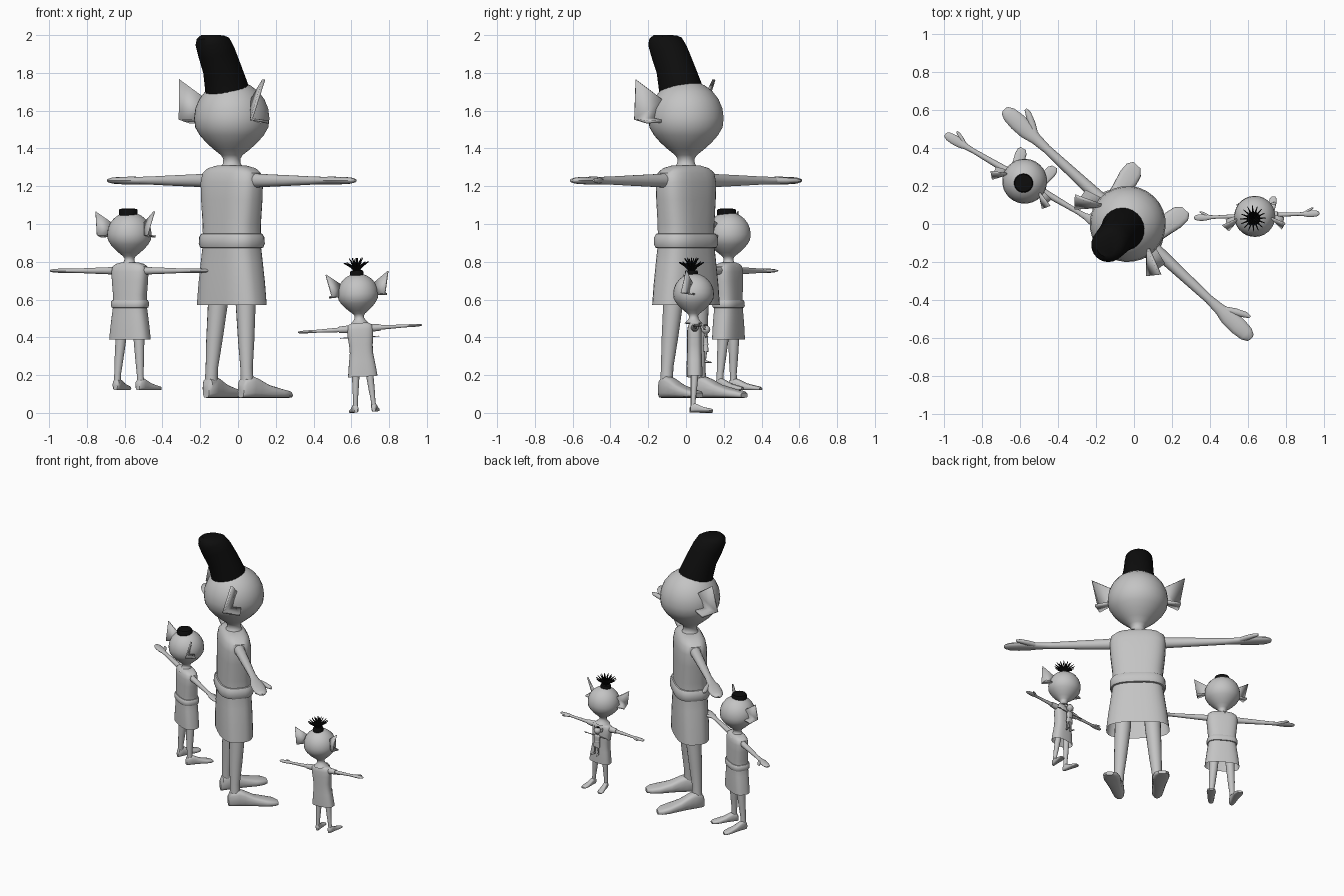
import bpy, bmesh, math
from mathutils import Vector, Matrix

if "Cube" in bpy.data.objects:
    bpy.data.objects.remove(bpy.data.objects["Cube"])


def material(name, rgb):
    m = bpy.data.materials.new(name)
    m.diffuse_color = (*rgb, 1)
    m.use_nodes = True
    m.node_tree.nodes["Principled BSDF"].inputs["Base Color"].default_value = m.diffuse_color
    return m


GREY = material("plain grey", (0.55, 0.55, 0.55))
BLACK = material("hair black", (0.004, 0.004, 0.004))


def finish(name, bm, M, mat, angle=40):
    bmesh.ops.recalc_face_normals(bm, faces=bm.faces[:])
    bm.transform(M)
    me = bpy.data.meshes.new(name)
    bm.to_mesh(me)
    bm.free()
    me.materials.append(mat)
    ob = bpy.data.objects.new(name, me)
    bpy.context.collection.objects.link(ob)
    bpy.ops.object.select_all(action='DESELECT')
    ob.select_set(True)
    bpy.context.view_layer.objects.active = ob
    bpy.ops.object.shade_smooth_by_angle(angle=math.radians(angle))
    return ob


def ring(c, u, v, n=24, p=2.0):
    """Superellipse loop round c with half axes u and v."""
    out = []
    for i in range(n):
        a = 2 * math.pi * i / n
        s = [math.copysign(abs(t) ** (2 / p), t) for t in (math.cos(a), math.sin(a))]
        out.append(Vector(c) + Vector(u) * s[0] + Vector(v) * s[1])
    return out


def skin(bm, rings, cap0=True, cap1=True):
    loops = [[bm.verts.new(p) for p in r] for r in rings]
    n = len(loops[0])
    for a, b in zip(loops, loops[1:]):
        for i in range(n):
            j = (i + 1) % n
            bm.faces.new((a[i], a[j], b[j], b[i]))
    if cap0:
        bm.faces.new(loops[0])
    if cap1:
        bm.faces.new(loops[-1])


def loft(name, rings, M, mat=GREY, cap0=True, cap1=True):
    bm = bmesh.new()
    skin(bm, rings, cap0, cap1)
    return finish(name, bm, M, mat)


def level(z, rx, ry, x=0, y=0, n=24, p=2.0):
    return ring((x, y, z), (rx, 0, 0), (0, ry, 0), n, p)


def across(x, ry, rz, y=0, z=1.15, n=14):
    return ring((x, y, z), (0, ry, 0), (0, 0, rz), n)


def figure(tag, M, H, hair, belt=True, sleeves=False):
    """M places the body (local front is +y), H places the head (centre at origin)."""
    # dress, open at the hem
    rows = [(.49, .21, .112), (.6, .197, .112), (.72, .18, .108), (.82, .165, .104),
            (.92, .168, .104), (1.05, .182, .102), (1.14, .187, .1), (1.19, .178, .09),
            (1.215, .145, .075), (1.23, .08, .055)]
    loft(tag + "_dress", [level(z, a, b, n=32, p=2.8) for z, a, b in rows], M, cap0=False)
    if belt:
        rows = [(.79, .15, .09), (.795, .178, .117), (.815, .186, .124),
                (.85, .184, .122), (.868, .174, .112), (.872, .15, .09)]
        loft(tag + "_belt", [level(z, a, b, n=32, p=2.8) for z, a, b in rows], M)

    for s, side in ((-1, "left"), (1, "right")):
        # arm and flat hand
        rows = [(.12, .045, .045), (.2, .034, .036), (.4, .028, .029), (.58, .023, .022),
                (.66, .03, .02), (.72, .045, .021), (.79, .047, .02), (.85, .04, .017),
                (.88, .024, .011), (.886, .01, .005)]
        loft(f"{tag}_{side}_arm", [across(s * x, a, b) for x, a, b in rows], M)
        rows = [(.67, .02, .016, .01), (.72, .022, .016, .04), (.775, .018, .013, .068),
                (.805, .007, .006, .078)]
        loft(f"{tag}_{side}_thumb", [across(s * x, a, b, y) for x, a, b, y in rows], M)
        if sleeves:
            loft(f"{tag}_{side}_sleeve", [across(s * x, r, r) for x, r in
                 ((.13, .058), (.22, .05), (.3, .044))], M)
        # leg
        rows = [(.08, .034, .13, -.02), (.16, .033, .125, -.02), (.3, .043, .115, -.012),
                (.5, .053, .1, 0), (.8, .06, .09, 0)]
        loft(f"{tag}_{side}_leg", [level(z, r, r, s * x, y, 18) for z, r, x, y in rows], M)
        # long flat shoe, turned slightly outwards
        rows = [(-.065, .022, .07), (-.05, .036, .1), (0, .042, .115), (.04, .043, .1),
                (.1, .047, .07), (.18, .056, .048), (.23, .05, .038), (.26, .026, .026)]
        loft(f"{tag}_{side}_shoe",
             [ring((s * (.135 + .15 * y), y, h / 2), (w, 0, 0), (0, 0, h / 2), 16, 3.2)
              for y, w, h in rows], M)
        # folded ear: upright fan with a bottom lip coming forward
        bm = bmesh.new()
        inner = [(.165, -.02, .1), (.18, -.045, -.005), (.18, .01, -.015)]
        outer = [(.305, -.08, .205), (.262, -.13, -.005), (.285, -.02, -.02)]
        vi, vo = [[bm.verts.new((s * x, y, z)) for x, y, z in row] for row in (inner, outer)]
        for k in (0, 1):
            bm.faces.new((vi[k], vi[k + 1], vo[k + 1], vo[k]))
        ear = finish(f"{tag}_{side}_ear", bm, H, GREY, 30)
        mod = ear.modifiers.new("thickness", 'SOLIDIFY')
        mod.thickness = .016 * H.median_scale
        mod.offset = 0

    # head and neck in one turned shape
    rows = [(-.29, .09), (-.265, .065), (-.24, .047), (-.215, .045), (-.195, .058),
            (-.165, .096), (-.13, .135), (-.09, .17)]
    rows += [(.2 * math.sin(math.radians(a)), .2 * math.cos(math.radians(a)))
             for a in (-14, 0, 15, 30, 45, 60, 72, 82, 88)]
    loft(tag + "_head", [level(z, r, r, n=28) for z, r in rows], H)

    # hair
    if hair == "column":
        rows = [(-.03, .12, .118, .02), (-.04, .165, .114, .02), (-.075, .26, .1, .03),
                (-.12, .35, .095, .035), (-.15, .405, .09, .025), (-.162, .428, .075, .01),
                (-.165, .44, .05, 0)]
        loft(tag + "_hair", [ring((0, y, z), (r, 0, 0), (0, r, t), 24)
                             for y, z, r, t in rows], H, BLACK)
    else:
        r = .085 if hair == "cap" else .065
        rows = [(.17, r), (.215, r), (.228, r * .9), (.232, r * .5)]
        loft(tag + "_hair", [level(z, a, a, y=-.02) for z, a in rows], H, BLACK)
    if hair == "tuft":
        bm = bmesh.new()
        for count, reach, top in ((16, .125, .31), (9, .07, .35), (4, .02, .35)):
            for i in range(count):
                a = 2 * math.pi * i / count
                d = Vector((math.cos(a), math.sin(a), 0))
                t = Vector((-d.y, d.x, 0))
                base = Vector((0, -.02, .22))
                pts = [(.1, 0, .009), (.45, .55, .009), (1, 1, .003)]
                skin(bm, [ring(base + d * reach * f + Vector((0, 0, (top - .22) * g)),
                               t * w, (Vector((0, 0, 1)) - d * .6) * w, 6)
                          for f, g, w in pts])
        finish(tag + "_hair_spikes", bm, H, BLACK)


def place(x, y, z, yaw, scale, roll=0.0, zs=None):
    return (Matrix.Translation((x, y, z)) @ Matrix.Rotation(math.radians(yaw), 4, 'Z')
            @ Matrix.Rotation(roll, 4, 'Y') @ Matrix.Diagonal((scale, scale, zs or scale, 1)))


# large figure
figure("large", place(-.033, 0, .08, -42.8, 1), place(-.033, 0, 1.56, -42.8, 1), "column")
# medium figure
figure("medium", place(-.572, .225, .12, -30.3, .55), place(-.575, .225, .945, -30.3, .59), "cap")
# small figure, leaning a little, without belt
figure("small", place(.672, .045, .004, 2, .372, -.06, .385),
       place(.635, .04, .63, 2, .54, -.06), "tuft", belt=False, sleeves=True)
# doll carried in front of the small figure's chest
figure("doll", place(.652, .105, .265, 2, .118, -.06),
       place(.642, .105, .44, 2, .118, -.06), "cap")
